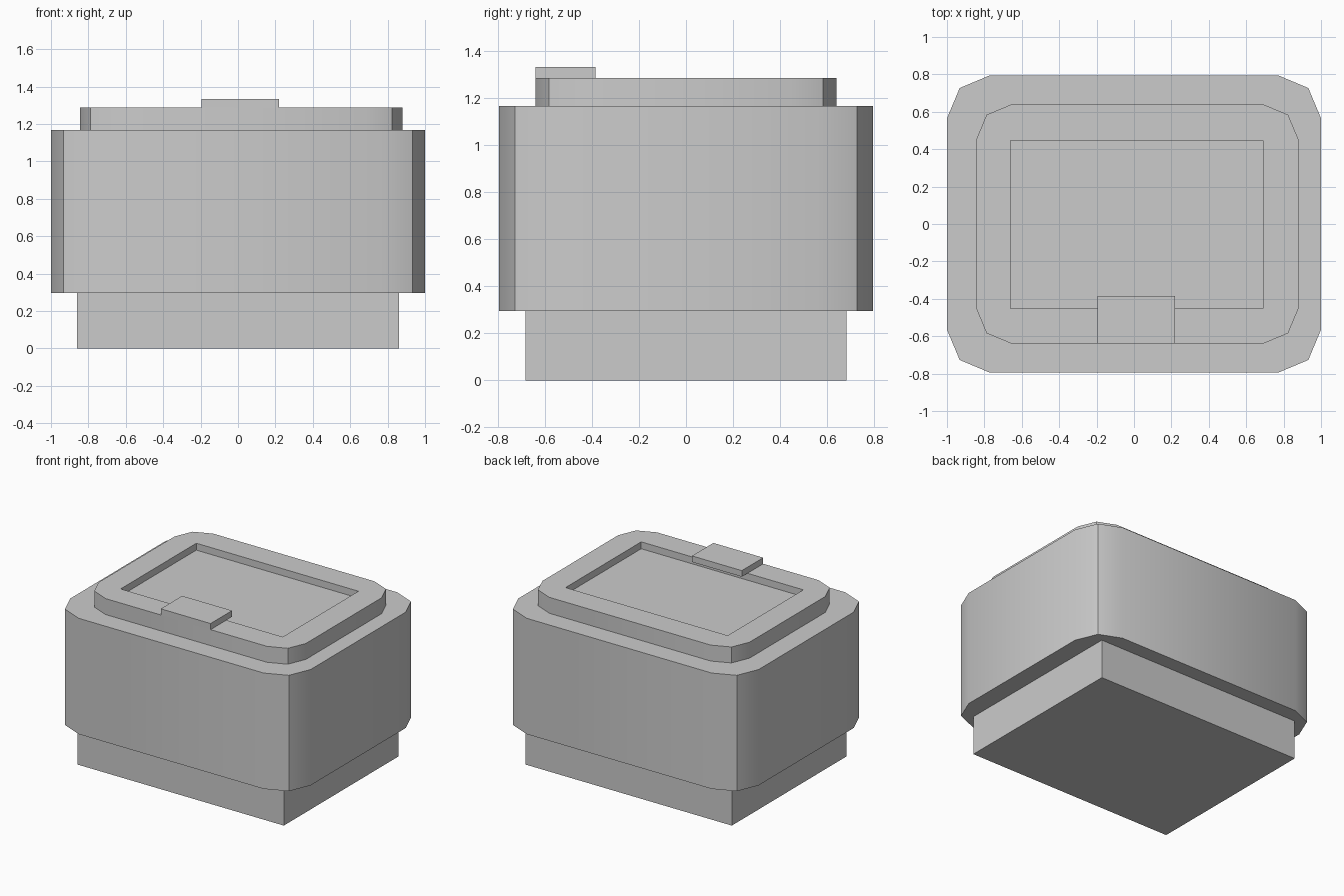
import bpy, bmesh, math

if "Cube" in bpy.data.objects:
    bpy.data.objects.remove(bpy.data.objects["Cube"])


def prism(name, outline, z0, z1):
    """Closed straight prism from a counter-clockwise outline."""
    bm = bmesh.new()
    face = bm.faces.new([bm.verts.new((x, y, z0)) for x, y in outline])
    top = bmesh.ops.extrude_face_region(bm, geom=[face], use_keep_orig=True)["geom"]
    for v in top:
        if isinstance(v, bmesh.types.BMVert):
            v.co.z = z1
    bmesh.ops.recalc_face_normals(bm, faces=bm.faces)
    mesh = bpy.data.meshes.new(name)
    bm.to_mesh(mesh)
    bm.free()
    obj = bpy.data.objects.new(name, mesh)
    bpy.context.collection.objects.link(obj)
    return obj


def rect(x0, x1, y0, y1):
    return [(x0, y0), (x1, y0), (x1, y1), (x0, y1)]


def rounded(cx, hx, hy, r, k):
    """Rectangle with two-facet corners: r is the corner size, k the mid-point inset."""
    corner = [(hx, hy - r), (hx - k, hy - k), (hx - r, hy)]
    pts = []
    for sx, sy in ((1, 1), (-1, 1), (-1, -1), (1, -1)):
        seq = corner if sx * sy > 0 else corner[::-1]
        pts += [(cx + sx * x, sy * y) for x, y in seq]
    return pts


def activate(obj):
    bpy.ops.object.select_all(action='DESELECT')
    obj.select_set(True)
    bpy.context.view_layer.objects.active = obj


# Plinth and main body
prism("base", rect(-0.86, 0.86, -0.683, 0.683), 0, 0.295)
body = prism("body", rounded(0, 1.0, 0.795, 0.23, 0.068), 0.295, 1.167)

# Lid with a shallow rectangular recess
lid = prism("lid", rounded(0.018, 0.862, 0.64, 0.19, 0.056), 1.167, 1.287)
cutter = prism("recess_cutter", rect(-0.66, 0.69, -0.453, 0.447), 1.235, 1.5)
cutter.hide_render = True
cut = lid.modifiers.new("recess", 'BOOLEAN')
cut.operation = 'DIFFERENCE'
cut.solver = 'EXACT'
cut.object = cutter
activate(lid)
bpy.ops.object.modifier_apply(modifier=cut.name)
bpy.data.objects.remove(cutter)

# Latch tab overhanging the recess
prism("latch_tab", rect(-0.195, 0.22, -0.64, -0.385), 1.287, 1.333)

# Softly shaded corners
for obj in (body, lid):
    activate(obj)
    bpy.ops.object.shade_smooth_by_angle(angle=math.radians(30))
